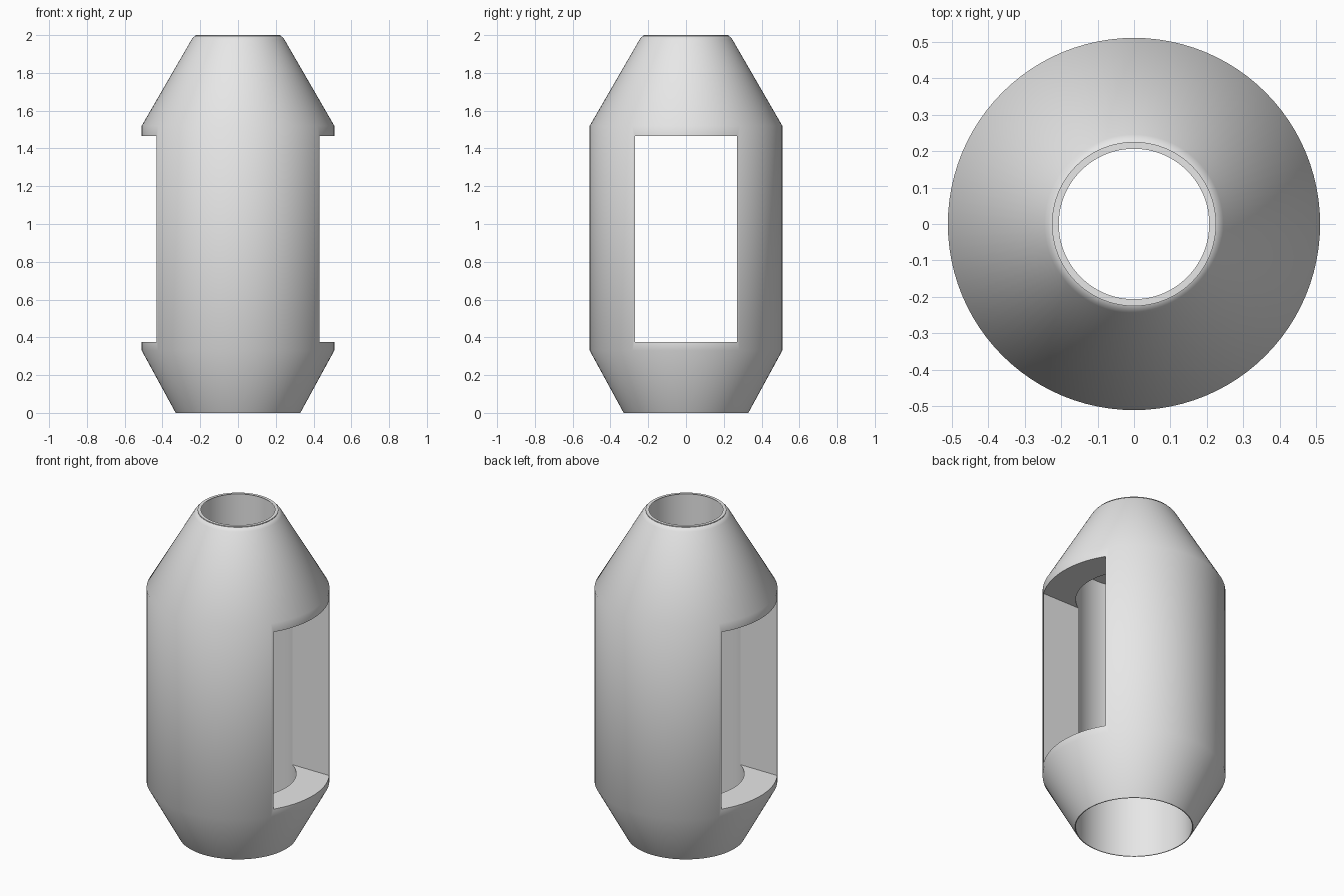
import bpy
import bmesh
from math import pi, radians, sin, cos

cube = bpy.data.objects.get("Cube")
if cube:
    bpy.data.objects.remove(cube, do_unlink=True)

SIDES = 96
BORE, NECK = 0.325, 0.225
LIP = 0.045  # radius of the rounded top lip

# One plain grey finish
grey = bpy.data.materials.new("light_grey")
grey.use_nodes = True
colour = (0.8, 0.8, 0.8, 1)
grey.diffuse_color = colour
grey.node_tree.nodes["Principled BSDF"].inputs["Base Color"].default_value = colour


def lathe(name, profile):
    """Revolve a closed (radius, height) profile around z."""
    bm = bmesh.new()
    rings = []
    for i in range(SIDES):
        a = 2 * pi * i / SIDES
        rings.append([bm.verts.new((r * cos(a), r * sin(a), z)) for r, z in profile])
    n = len(profile)
    for i, ring in enumerate(rings):
        after = rings[(i + 1) % SIDES]
        for j in range(n):
            k = (j + 1) % n
            bm.faces.new((ring[j], after[j], after[k], ring[k]))
    bmesh.ops.recalc_face_normals(bm, faces=bm.faces)
    mesh = bpy.data.meshes.new(name)
    bm.to_mesh(mesh)
    bm.free()
    obj = bpy.data.objects.new(name, mesh)
    bpy.context.collection.objects.link(obj)
    return obj


# Hollow body: tapered foot, straight barrel, conical shoulder, rounded lip,
# then a narrow neck hole opening into a wide straight bore
lip = [(NECK + LIP * (cos(a) - 0.42), 2 - LIP + LIP * sin(a))
       for a in (radians(30 + 15 * i) for i in range(5))]
profile = [(0.33, 0), (0.51, 0.33), (0.51, 1.52)] + lip + [
    (NECK, 2), (NECK, 1.73), (BORE, 1.73), (BORE, 0)]
body = lathe("hollow_body", profile)
body.data.materials.append(grey)

# Rectangular window straight through both sides
bpy.ops.mesh.primitive_cube_add(size=1, location=(0, 0, (0.375 + 1.465) / 2))
cutter = bpy.context.object
cutter.name = "window_cutter"
cutter.scale = (1.4, 0.54, 1.465 - 0.375)
cutter.hide_render = True
cut = body.modifiers.new("window", "BOOLEAN")
cut.operation = "DIFFERENCE"
cut.solver = "EXACT"
cut.object = cutter

bpy.ops.object.select_all(action="DESELECT")
bpy.context.view_layer.objects.active = body
body.select_set(True)
bpy.ops.object.modifier_apply(modifier=cut.name)
bpy.data.objects.remove(cutter, do_unlink=True)

# Smooth round surfaces, crisp window and bore edges
bpy.ops.object.shade_smooth_by_angle(angle=radians(35))
